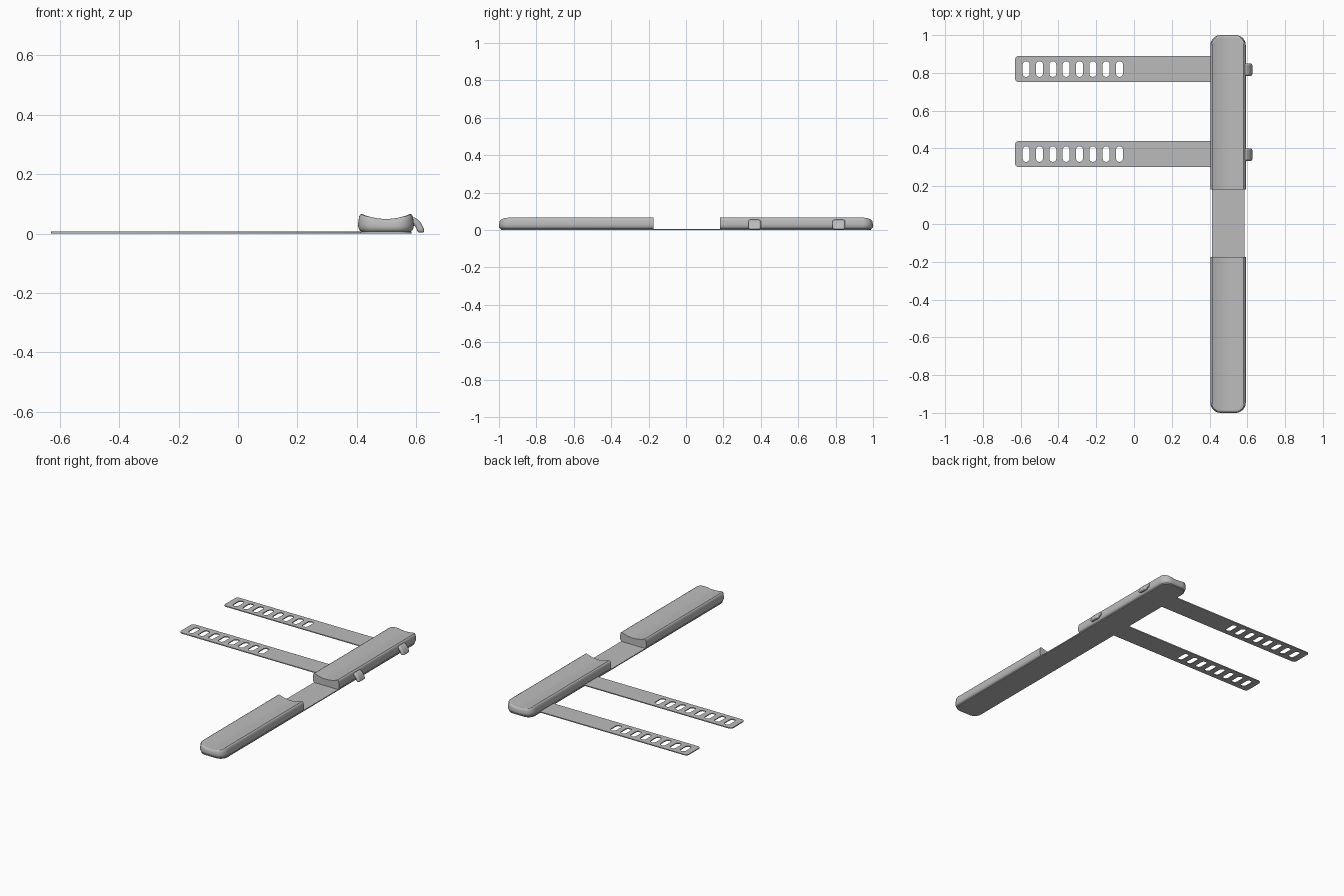
import bpy, bmesh, math

cube = bpy.data.objects.get("Cube")
if cube:
    bpy.data.objects.remove(cube, do_unlink=True)

# One grey for the whole model
GREY = (0.5, 0.5, 0.5, 1)
grey = bpy.data.materials.new("plain grey")
grey.use_nodes = True
grey.diffuse_color = GREY
grey.node_tree.nodes["Principled BSDF"].inputs["Base Color"].default_value = GREY

CX = 0.498          # centre line of the splint
PLATE = 0.006       # thickness of the flexible sheet
COLS, ARC = 16, 8
STRAP_Y = (0.37, 0.82)


def add_object(name, mesh, smooth=True):
    obj = bpy.data.objects.new(name, mesh)
    bpy.context.collection.objects.link(obj)
    mesh.materials.clear()
    mesh.materials.append(grey)
    if smooth:
        bpy.ops.object.select_all(action='DESELECT')
        obj.select_set(True)
        bpy.context.view_layer.objects.active = obj
        bpy.ops.object.shade_smooth_by_angle(angle=math.radians(35))
    return obj


def rounded_rect(x0, x1, y0, y1, radii, steps=6):
    """Outline with radii for the corners: (x1,y1), (x0,y1), (x0,y0), (x1,y0)."""
    corners = [(x1, y1, -1, -1), (x0, y1, 1, -1), (x0, y0, 1, 1), (x1, y0, -1, 1)]
    pts = []
    for k, ((x, y, sx, sy), r) in enumerate(zip(corners, radii)):
        if r == 0:
            pts.append((x, y))
            continue
        for i in range(steps + 1):
            a = math.pi / 2 * (k + i / steps)
            pts.append((x + sx * r + r * math.cos(a), y + sy * r + r * math.sin(a)))
    return pts


def sheet(name, outlines):
    """Flat sheet; every outline after the first is a hole."""
    curve = bpy.data.curves.new(name, 'CURVE')
    curve.dimensions = '2D'
    curve.fill_mode = 'BOTH'
    curve.extrude = PLATE / 2
    for pts in outlines:
        spline = curve.splines.new('POLY')
        spline.points.add(len(pts) - 1)
        for p, (x, y) in zip(spline.points, pts):
            p.co = (x, y, PLATE / 2, 1)
        spline.use_cyclic_u = True
    temp = bpy.data.objects.new(name + "_outline", curve)
    bpy.context.collection.objects.link(temp)
    deps = bpy.context.evaluated_depsgraph_get()
    mesh = bpy.data.meshes.new_from_object(temp.evaluated_get(deps))
    bpy.data.objects.remove(temp, do_unlink=True)
    return add_object(name, mesh, smooth=False)


def pad(name, side, inner):
    """Cushion with a hollowed top, square inner end and rounded outer end."""
    def point(row, col, inset):
        w, r = 0.094 - inset, 0.055 - inset
        a = math.pi / 2 * max(row - 1, 0) / ARC
        half = w - r + r * math.cos(a)
        y = inner if row == 0 else 1 - inset - r + r * math.sin(a)
        return half * (2 * col / COLS - 1), y

    last = ARC + 1
    loop = [(0, c) for c in range(COLS)] + [(r, COLS) for r in range(last)]
    loop += [(last, c) for c in range(COLS, 0, -1)] + [(r, 0) for r in range(last, 0, -1)]

    # (height fraction, inset) from the bottom edge to the rim
    levels = [(0, 0.022), (0.04, 0.012), (0.13, 0.005), (0.27, 0.001), (0.45, 0),
              (0.7, 0.002), (0.88, 0.004), (0.96, 0.007), (1, 0.012)]
    bm = bmesh.new()

    def vert(row, col, f, inset):
        u, y = point(row, col, inset)
        top = 0.049 + 0.017 * min(1, (u / 0.082) ** 2)
        return bm.verts.new((CX + u, side * y, 0.003 + f * (top - 0.003)))

    rings = [[vert(r, c, f, d) for r, c in loop] for f, d in levels]
    n = len(loop)
    for low, high in zip(rings, rings[1:]):
        for i in range(n):
            j = (i + 1) % n
            bm.faces.new((low[i], low[j], high[j], high[i]))
    bm.faces.new(rings[0])
    grid = dict(zip(loop, rings[-1]))
    for r in range(1, last):
        for c in range(1, COLS):
            grid[r, c] = vert(r, c, *levels[-1])
    for r in range(last):
        for c in range(COLS):
            bm.faces.new((grid[r, c], grid[r, c + 1], grid[r + 1, c + 1], grid[r + 1, c]))
    bmesh.ops.recalc_face_normals(bm, faces=bm.faces)
    mesh = bpy.data.meshes.new(name)
    bm.to_mesh(mesh)
    bm.free()
    return add_object(name, mesh)


def hook(name, y):
    """Small down-curved hook on the outer side of the pad."""
    outer = [(0.58, 0.056), (0.594, 0.054), (0.606, 0.047), (0.616, 0.035),
             (0.624, 0.02), (0.629, 0.003)]
    inner = [(0.604, 0.003), (0.601, 0.016), (0.595, 0.026), (0.58, 0.032)]
    bm = bmesh.new()
    face = bm.faces.new([bm.verts.new((x, y - 0.033, z)) for x, z in outer + inner])
    ext = bmesh.ops.extrude_face_region(bm, geom=[face])
    moved = [v for v in ext["geom"] if isinstance(v, bmesh.types.BMVert)]
    bmesh.ops.translate(bm, verts=moved, vec=(0, 0.066, 0))
    bmesh.ops.recalc_face_normals(bm, faces=bm.faces)
    mesh = bpy.data.meshes.new(name)
    bm.to_mesh(mesh)
    bm.free()
    obj = add_object(name, mesh)
    bevel = obj.modifiers.new("soft_edges", 'BEVEL')
    bevel.width, bevel.segments = 0.009, 3
    bevel.limit_method, bevel.angle_limit = 'ANGLE', math.radians(40)


# Backing sheet joining both pads
sheet("backing_sheet", [rounded_rect(CX - 0.086, CX + 0.086, -0.99, 0.99, [0.047] * 4)])

# Cushions
pad("front_pad", -1, 0.175)
pad("back_pad", 1, 0.182)

# Slotted straps and the hooks that hold them
for label, y in zip(("front", "back"), STRAP_Y):
    outlines = [rounded_rect(-0.63, CX - 0.086, y - 0.069, y + 0.069, (0, 0.02, 0.02, 0))]
    for i in range(8):
        x = -0.571 + i * 0.0706
        outlines.append(rounded_rect(x - 0.0185, x + 0.0185, y - 0.041, y + 0.041, [0.018] * 4))
    sheet(label + "_strap", outlines)
    hook(label + "_hook", y - 0.003)
